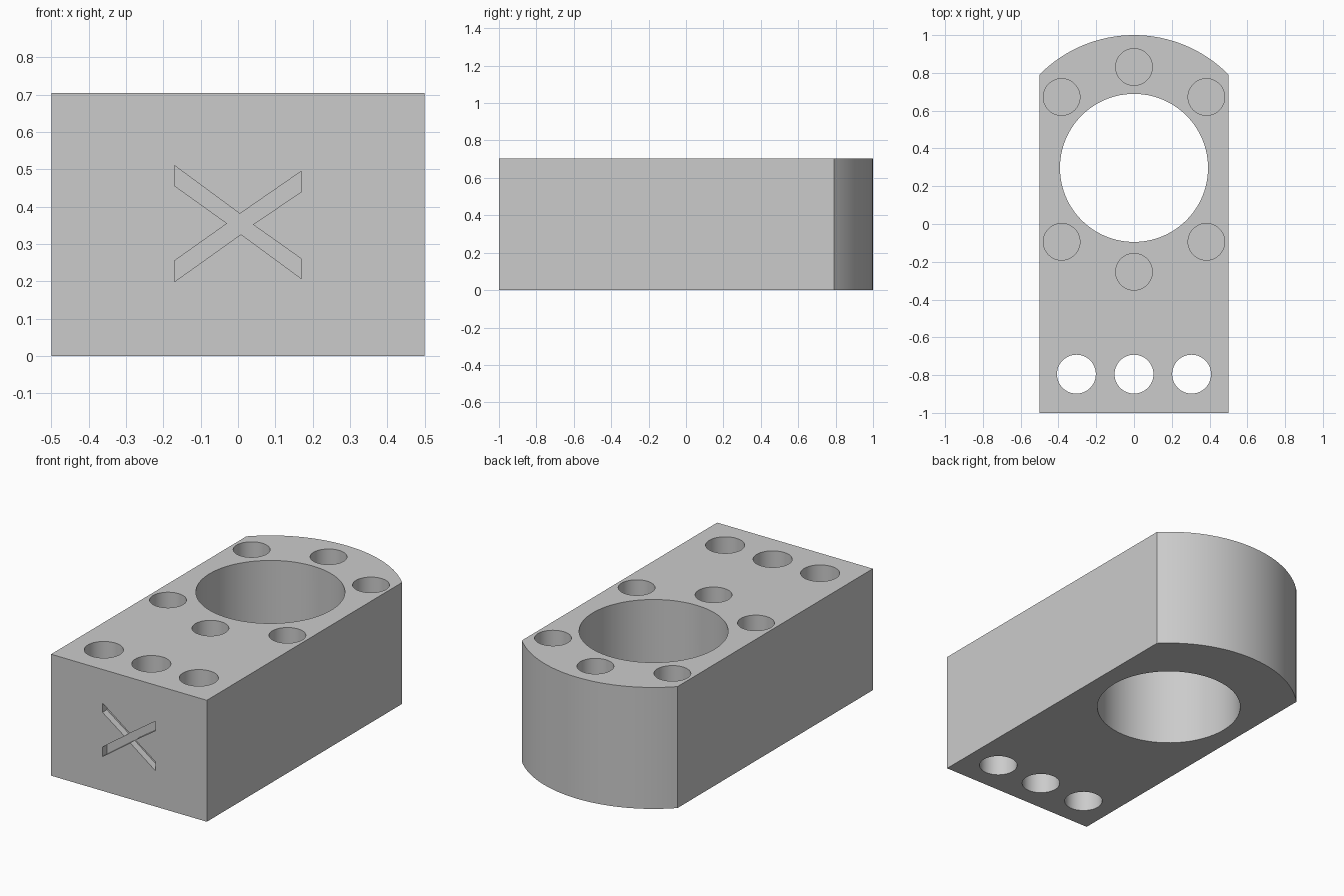
import bpy, bmesh, math
from mathutils import Vector

cube = bpy.data.objects.get("Cube")
if cube:
    bpy.data.objects.remove(cube, do_unlink=True)

HEIGHT = 0.705
BORE_Y = 0.297      # centre of bore and rounded end
BLIND_DEPTH = 0.4
MARK_DEPTH = 0.04

grey = bpy.data.materials.new("plain grey")
grey.use_nodes = True
grey.diffuse_color = (0.6, 0.6, 0.6, 1)
grey.node_tree.nodes["Principled BSDF"].inputs["Base Color"].default_value = (0.6, 0.6, 0.6, 1)


def prism(bm, points, offset):
    """Extrude a closed outline along the offset vector."""
    face = bm.faces.new([bm.verts.new(p) for p in points])
    out = bmesh.ops.extrude_face_region(bm, geom=[face])
    moved = [v for v in out["geom"] if isinstance(v, bmesh.types.BMVert)]
    bmesh.ops.translate(bm, verts=moved, vec=Vector(offset))


def circle(x, y, z, r, n):
    steps = [math.tau * i / n for i in range(n)]
    return [(x + r * math.cos(a), y + r * math.sin(a), z) for a in steps]


def finish(bm, name):
    bmesh.ops.recalc_face_normals(bm, faces=bm.faces)
    mesh = bpy.data.meshes.new(name)
    bm.to_mesh(mesh)
    bm.free()
    mesh.materials.append(grey)
    obj = bpy.data.objects.new(name, mesh)
    bpy.context.collection.objects.link(obj)
    return obj


# Block with a rounded back end
radius = 1 - BORE_Y
half = math.asin(0.5 / radius)
angles = [math.pi / 2 - half + 2 * half * i / 32 for i in range(33)]
outline = [(-0.5, -1, 0), (0.5, -1, 0)]
outline += [(radius * math.cos(a), BORE_Y + radius * math.sin(a), 0) for a in angles]
bm = bmesh.new()
prism(bm, outline, (0, 0, HEIGHT))
block = finish(bm, "block")

# Cutters: main bore and three through holes
bm = bmesh.new()
through = (0, 0, HEIGHT + 0.2)
prism(bm, circle(0, BORE_Y, -0.1, 0.392, 96), through)
for x in (-0.305, 0, 0.305):
    prism(bm, circle(x, -0.795, -0.1, 0.103, 48), through)

# Six blind holes around the bore
for degrees in (45, 90, 135, 225, 270, 315):
    a = math.radians(degrees)
    x, y = 0.542 * math.cos(a), 0.289 + 0.542 * math.sin(a)
    prism(bm, circle(x, y, HEIGHT - BLIND_DEPTH, 0.097, 48), (0, 0, BLIND_DEPTH + 0.1))

# Recessed cross on the front
cross = [(-0.17, 0.51), (0.005, 0.381), (0.17, 0.495), (0.17, 0.44),
         (0.04, 0.352), (0.17, 0.26), (0.17, 0.207), (0.008, 0.326),
         (-0.17, 0.199), (-0.17, 0.255), (-0.029, 0.355), (-0.17, 0.456)]
prism(bm, [(x, -1.1, z) for x, z in cross], (0, 0.1 + MARK_DEPTH, 0))
cutter = finish(bm, "hole_cutter")
cutter.hide_render = True

# Cut the block and drop the cutter
cut = block.modifiers.new("holes", "BOOLEAN")
cut.operation = "DIFFERENCE"
cut.solver = "EXACT"
cut.object = cutter
bpy.ops.object.select_all(action="DESELECT")
block.select_set(True)
bpy.context.view_layer.objects.active = block
bpy.ops.object.modifier_apply(modifier=cut.name)
bpy.data.objects.remove(cutter, do_unlink=True)
bpy.ops.object.shade_smooth_by_angle(angle=math.radians(30))
